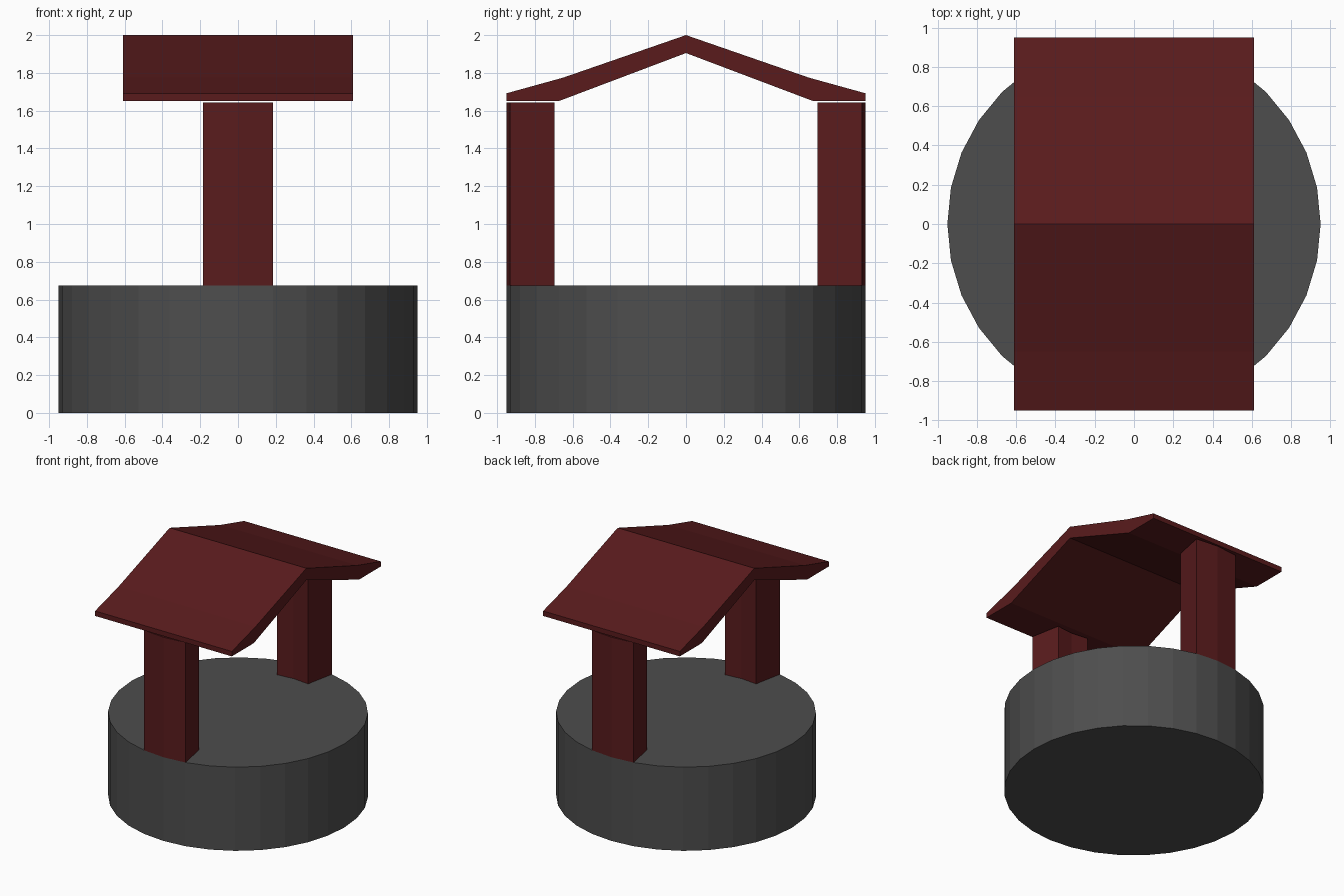
import bpy, bmesh
from math import sin, cos, pi

if "Cube" in bpy.data.objects:
    bpy.data.objects.remove(bpy.data.objects["Cube"])

SIDES, R_OUT, R_IN, H, POST_TOP = 32, 0.95, 0.71, 0.675, 1.643


def material(name, rgb):
    m = bpy.data.materials.new(name)
    m.diffuse_color = (*rgb, 1)
    m.use_nodes = True
    m.node_tree.nodes["Principled BSDF"].inputs["Base Color"].default_value = m.diffuse_color
    return m


stone = material("stone_grey", (0.075, 0.075, 0.075))
red = material("dark_red", (0.1, 0.011, 0.012))


def finish(name, bm, mat):
    me = bpy.data.meshes.new(name)
    bm.to_mesh(me)
    bm.free()
    me.materials.append(mat)
    ob = bpy.data.objects.new(name, me)
    bpy.context.collection.objects.link(ob)
    return ob


def prism(name, profile, offset, mat):
    """Closed solid: a planar profile swept along offset."""
    bm = bmesh.new()
    face = bm.faces.new([bm.verts.new(p) for p in profile])
    ext = bmesh.ops.extrude_face_region(bm, geom=[face], use_keep_orig=True)
    bmesh.ops.translate(bm, vec=offset,
                        verts=[v for v in ext["geom"] if isinstance(v, bmesh.types.BMVert)])
    bmesh.ops.recalc_face_normals(bm, faces=bm.faces)
    return finish(name, bm, mat)


def polar(r, i, z):
    a = 2 * pi * i / SIDES
    return (r * cos(a), r * sin(a), z)


# Well wall: outer wall and rims, with an inward-facing core flush at both ends
bm = bmesh.new()
rings = [[bm.verts.new(polar(r, i, z)) for i in range(SIDES)]
         for r, z in ((R_OUT, 0), (R_OUT, H), (R_IN, H), (R_IN, 0))]
for k in range(4):
    a, b = rings[k], rings[(k + 1) % 4]
    for i in range(SIDES):
        j = (i + 1) % SIDES
        bm.faces.new((a[i], a[j], b[j], b[i]))
bm.faces.new(rings[2][::-1])
bm.faces.new(rings[3])
finish("well_wall", bm, stone)

# Posts: each rises from two neighbouring segments of the rim
for name, c in (("back_post", SIDES // 4), ("front_post", 3 * SIDES // 4)):
    outline = [polar(R_OUT, c + d, H) for d in (-1, 0, 1)]
    outline += [polar(R_IN, c + d, H) for d in (1, 0, -1)]
    prism(name, outline, (0, 0, POST_TOP - H), red)

# Roof: gable profile with flared eaves, swept along x
half = [(0.67, 1.652), (0.95, 1.652), (0.95, 1.692), (0.65, 1.775)]
outline = [(0, 1.905)] + half + [(0, 2.0)] + [(-y, z) for y, z in reversed(half)]
prism("roof", [(-0.61, y, z) for y, z in outline], (1.22, 0, 0), red)
